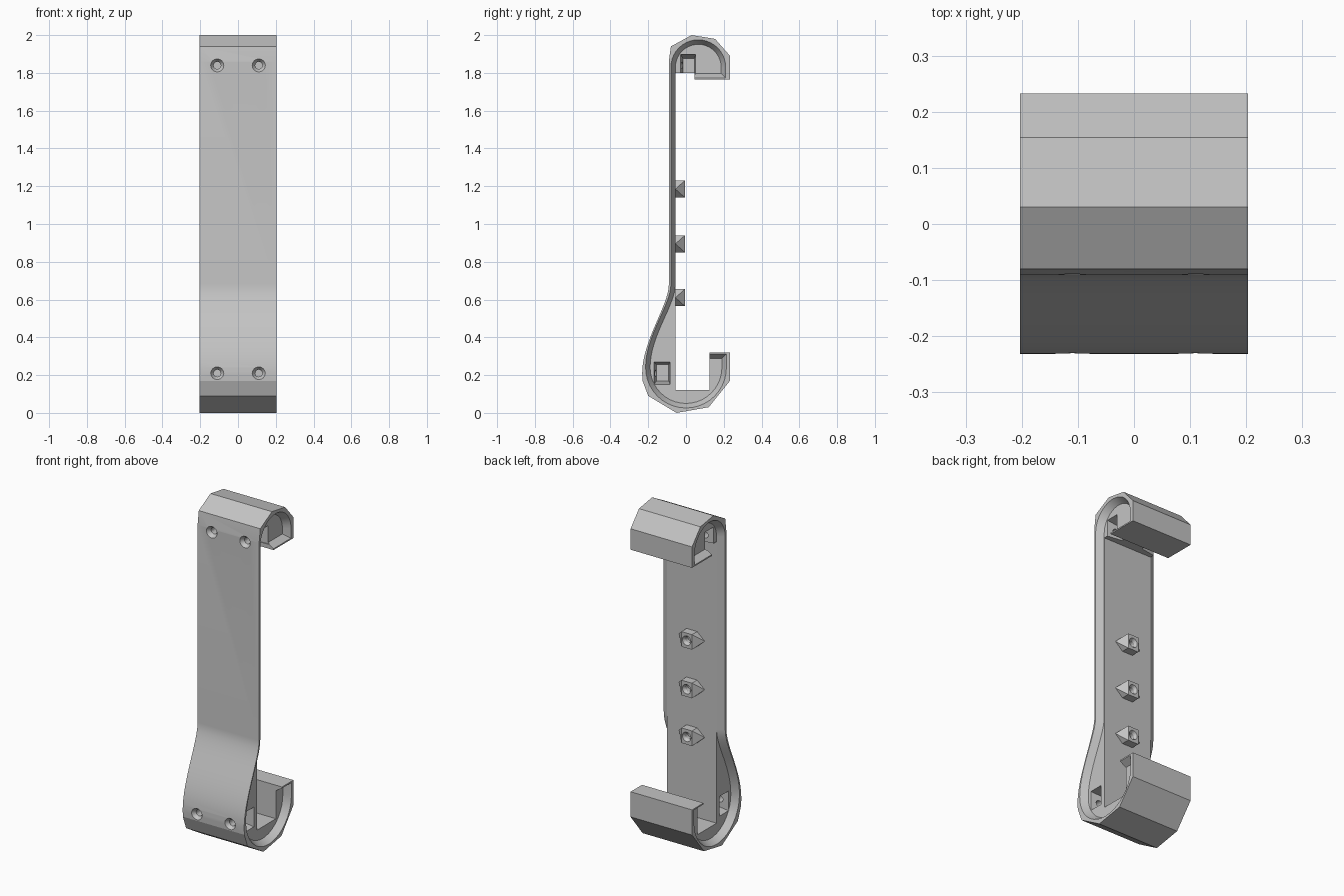
import bpy, bmesh, math

if "Cube" in bpy.data.objects:
    bpy.data.objects.remove(bpy.data.objects["Cube"], do_unlink=True)

HALF_WIDTH = 0.203

grey = bpy.data.materials.new("plain grey")
grey.use_nodes = True
COLOUR = (0.55, 0.55, 0.55, 1)
grey.diffuse_color = COLOUR
grey.node_tree.nodes["Principled BSDF"].inputs["Base Color"].default_value = COLOUR


def new_object(name, bm):
    bmesh.ops.recalc_face_normals(bm, faces=bm.faces[:])
    mesh = bpy.data.meshes.new(name)
    bm.to_mesh(mesh)
    bm.free()
    mesh.materials.append(grey)
    obj = bpy.data.objects.new(name, mesh)
    bpy.context.collection.objects.link(obj)
    return obj


def loft(name, rings):
    """Skin equal-length closed rings of 3D points and cap both ends."""
    bm = bmesh.new()
    rows = [[bm.verts.new(p) for p in ring] for ring in rings]
    n = len(rows[0])
    for a, b in zip(rows, rows[1:]):
        for i in range(n):
            j = (i + 1) % n
            bm.faces.new((a[i], a[j], b[j], b[i]))
    bm.faces.new(rows[0])
    bm.faces.new(rows[-1])
    return new_object(name, bm)


def section(x, outline):
    return [(x, y, z) for y, z in outline]


def rect(y0, y1, z0, z1):
    return [(y0, z0), (y1, z0), (y1, z1), (y0, z1)]


def circle(x, y, z, r, n=24):
    return [(x + r * math.cos(math.tau * i / n), y, z + r * math.sin(math.tau * i / n))
            for i in range(n)]


def arc(cy, cz, r, start, end, n=20):
    angles = [math.radians(start + (end - start) * i / n) for i in range(n + 1)]
    return [(cy + r * math.cos(a), cz + r * math.sin(a)) for a in angles]


def bulge(y0, z0, y1, z1, n=16):
    """S-shaped sweep from the strap down to the fat lower end."""
    points = []
    for i in range(n + 1):
        t = i / n
        s = 1 - t
        y = y0 * (s**3 + 3 * s * s * t) + y1 * (t**3 + 3 * s * t * t)
        z = z0 * s**3 + (z0 - 0.11) * 3 * s * s * t + (z1 + 0.17) * 3 * s * t * t + z1 * t**3
        points.append((y, z))
    return points


def cut(target, cutter):
    cutter.hide_render = True
    mod = target.modifiers.new("cut", "BOOLEAN")
    mod.operation = "DIFFERENCE"
    mod.solver = "EXACT"
    mod.object = cutter
    bpy.context.view_layer.objects.active = target
    bpy.ops.object.modifier_apply(modifier=mod.name)
    bpy.data.objects.remove(cutter, do_unlink=True)


def smooth(obj):
    bpy.ops.object.select_all(action="DESELECT")
    obj.select_set(True)
    bpy.context.view_layer.objects.active = obj
    bpy.ops.object.shade_smooth_by_angle(angle=math.radians(15))


# Hooked body: strap with faceted upper hook and lower cup
outline = bulge(-0.091, 0.68, -0.232, 0.21) + [
    (-0.23, 0.17), (-0.2, 0.09), (-0.05, 0), (0.12, 0.03), (0.233, 0.17),
    (0.233, 0.32), (0.125, 0.32), (0.125, 0.12), (-0.055, 0.12),
    (-0.055, 1.8), (0.045, 1.8), (0.045, 1.765), (0.233, 1.765),
    (0.233, 1.89), (0.154, 1.98), (0.03, 2), (-0.08, 1.94), (-0.091, 1.86)]
body = loft("hooked_body", [section(x, outline) for x in (-HALF_WIDTH, HALF_WIDTH)])


# Sloping recess inside the rim on each side
def recess(d):
    upper, lower = 0.153 - d, 0.222 - d
    return (bulge(-0.088 + d, 0.68, -lower, 0.24)[:-1]
            + arc(0, 0.24, lower, 180, 360)
            + [(lower, 0.32 - d), (0, 0.32 - d), (0, 1.765 + d), (0.065 + upper, 1.765 + d)]
            + arc(0.065, 1.83, upper, 0, 180))


for side in (-1, 1):
    cut(body, loft("recess_cutter", [section(side * 0.213, recess(0.002)),
                                     section(side * 0.163, recess(0.032))]))

# Tapered nut pockets reached from the sides, with countersunk screw holes in front
pockets = [
    (rect(-0.03, 0.052, 1.79, 1.9), rect(-0.015, 0.045, 1.79, 1.875), 1.84, -0.091),
    (rect(-0.17, -0.083, 0.15, 0.27), rect(-0.155, -0.092, 0.17, 0.255), 0.21, -0.232),
]
for mouth, floor, z, front in pockets:
    for side in (-1, 1):
        cut(body, loft("pocket_cutter", [section(side * 0.17, mouth),
                                         section(side * 0.07, floor)]))
        x = side * 0.11
        cut(body, loft("screw_cutter", [
            circle(x, front - 0.006, z, 0.039), circle(x, front + 0.022, z, 0.019),
            circle(x, front + 0.085, z, 0.019)]))
smooth(body)

# Pointed bosses on the back of the strap, each with a countersunk socket
for i, z in enumerate((0.61, 0.895, 1.185)):
    bm = bmesh.new()
    for sx in (-1, 1):
        bm.verts.new((sx * 0.085, -0.056, z))
        for sz in (-1, 1):
            for y in (-0.056, -0.006):
                bm.verts.new((sx * 0.035, y, z + sz * 0.045))
    bmesh.ops.convex_hull(bm, input=bm.verts[:])
    bmesh.ops.dissolve_limit(bm, angle_limit=0.01, verts=bm.verts[:], edges=bm.edges[:])
    boss = new_object(f"back_boss_{i + 1}", bm)
    cut(boss, loft("socket_cutter", [
        circle(0, 0.002, z, 0.033), circle(0, -0.022, z, 0.018), circle(0, -0.045, z, 0.018)]))
    smooth(boss)
